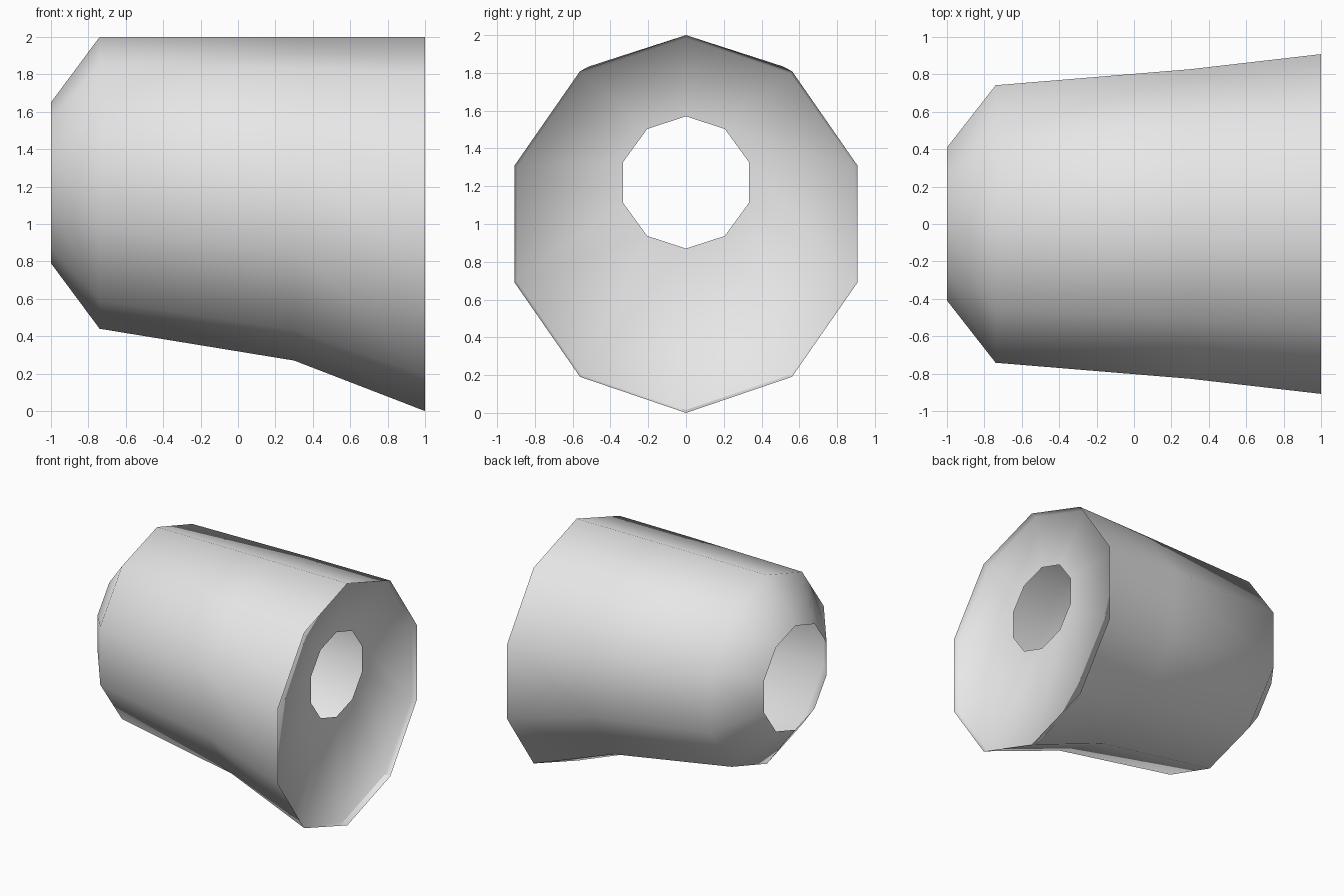
import bpy
import bmesh
import math

SIDES = 10

cube = bpy.data.objects.get("Cube")
if cube:
    bpy.data.objects.remove(cube, do_unlink=True)

# One light grey finish
grey = bpy.data.materials.new("light_grey")
grey.use_nodes = True
grey.diffuse_color = (0.8, 0.8, 0.8, 1)
grey.node_tree.nodes["Principled BSDF"].inputs["Base Color"].default_value = (0.8, 0.8, 0.8, 1)


def loft(name, rings):
    """Join ten-sided rings along x; each ring is (x, centre z, half width, half height)."""
    bm = bmesh.new()
    loops = []
    for x, cz, ry, rz in rings:
        angles = [math.tau * i / SIDES for i in range(SIDES)]
        loops.append([bm.verts.new((x, ry * math.sin(a), cz + rz * math.cos(a)))
                      for a in angles])
    for a, b in zip(loops, loops[1:]):
        for i in range(SIDES):
            j = (i + 1) % SIDES
            bm.faces.new((a[j], a[i], b[i], b[j])).smooth = True
    mesh = bpy.data.meshes.new(name)
    bm.to_mesh(mesh)
    bm.free()
    mesh.materials.append(grey)
    obj = bpy.data.objects.new(name, mesh)
    bpy.context.collection.objects.link(obj)
    return obj


# Outer shell: open narrow end, shoulder, flat top line and flared wide end
loft("outer_shell", [
    (-1.0, 1.22, 0.43, 0.43),
    (-0.74, 1.22, 0.78, 0.78),
    (0.30, 1.135, 0.87, 0.865),
    (1.0, 1.0, 0.955, 1.0),
])

# Shallow dish in the wide end: short rim lip, then a sloped plate with a hole
dish = loft("end_dish", [
    (1.0, 1.0, 0.955, 1.0),
    (0.96, 1.0, 0.94, 0.985),
    (0.90, 1.22, 0.35, 0.35),
])
